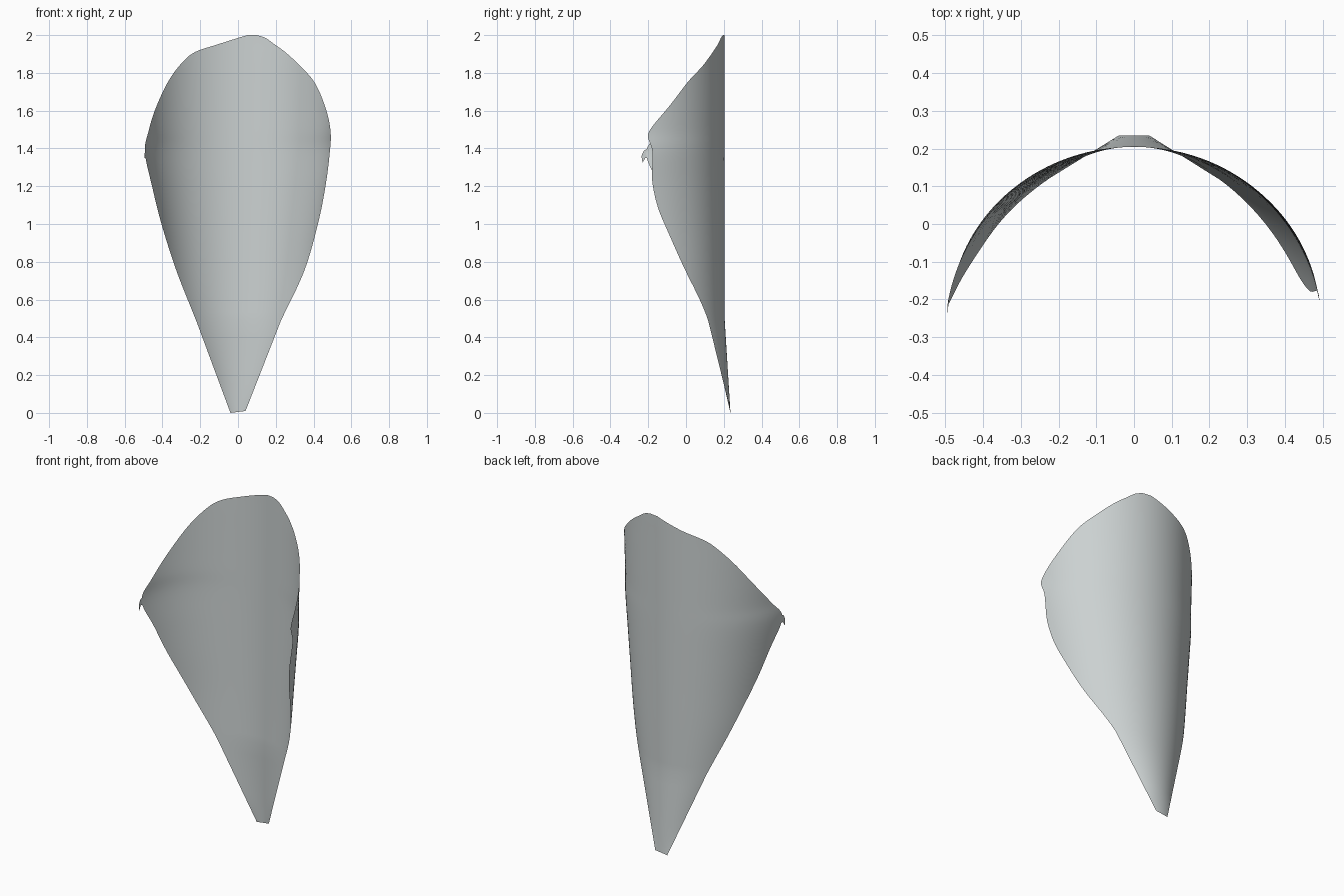
import bpy, bmesh
from math import asin, sin, cos
from mathutils import Vector

cube = bpy.data.objects.get("Cube")
if cube:
    bpy.data.objects.remove(cube, do_unlink=True)

BACK = 0.205      # y of the spine of the curved sheet
COLUMNS = 48
STEPS = 6         # rows between two stations

grey = bpy.data.materials.new("pale_grey")
grey.use_nodes = True
COLOUR = (0.60, 0.64, 0.64, 1)
grey.diffuse_color = COLOUR
grey.node_tree.nodes["Principled BSDF"].inputs["Base Color"].default_value = COLOUR

# Stations up the sheet: height, right edge x, left edge x, arc radius
STATIONS = [Vector(s) for s in (
    (0.49, -0.222, 0.228, 0.34), (0.75, -0.325, 0.35, 0.40),
    (1.0, -0.405, 0.423, 0.44), (1.2, -0.455, 0.463, 0.472),
    (1.38, -0.493, 0.486, 0.50), (1.49, -0.474, 0.49, 0.50),
    (1.61, -0.437, 0.465, 0.507), (1.75, -0.372, 0.405, 0.515),
    (1.85, -0.30, 0.315, 0.52), (1.91, -0.228, 0.25, 0.525),
    (1.95, -0.11, 0.195, 0.53), (1.985, 0.0, 0.145, 0.53),
    (2.0, 0.05, 0.10, 0.53))]


def spline(points, steps):
    """Smooth curve through all the points."""
    out = []
    for i in range(len(points) - 1):
        b, c = points[i], points[i + 1]
        a = points[i - 1] if i else b * 2 - c
        d = points[i + 2] if i + 2 < len(points) else c * 2 - b
        for k in range(steps):
            t = k / steps
            out.append(b + (c - a) * (t / 2)
                       + (a * 2 - b * 5 + c * 4 - d) * (t * t / 2)
                       + (b * 3 - a - c * 3 + d) * (t ** 3 / 2))
    return out + [points[-1]]


def arc_row(station):
    """Circular arc from the right edge to the left edge."""
    z, x0, x1, r = station
    a0, a1 = (asin(max(-0.995, min(0.995, x / r))) for x in (x0, x1))
    angles = [a0 + (a1 - a0) * i / COLUMNS for i in range(COLUMNS + 1)]
    return [Vector((r * sin(a), BACK - r + r * cos(a), z)) for a in angles]


def make_object(name, rows):
    """Skin a list of equally long point rows."""
    bm = bmesh.new()
    grid = [[bm.verts.new(p) for p in row] for row in rows]
    for low, high in zip(grid, grid[1:]):
        for i in range(len(low) - 1):
            bm.faces.new((low[i + 1], low[i], high[i], high[i + 1]))
    mesh = bpy.data.meshes.new(name)
    bm.to_mesh(mesh)
    bm.free()
    mesh.materials.append(grey)
    obj = bpy.data.objects.new(name, mesh)
    bpy.context.collection.objects.link(obj)
    bpy.ops.object.select_all(action="DESELECT")
    obj.select_set(True)
    bpy.context.view_layer.objects.active = obj
    bpy.ops.object.shade_smooth_by_angle()
    return obj


# Curved sheet, with a straight taper down to a short flat foot
upper = [arc_row(s) for s in spline(STATIONS, STEPS)]
foot = [Vector((-0.04 + 0.08 * i / COLUMNS, 0.235, 0.01 * i / COLUMNS))
        for i in range(COLUMNS + 1)]
taper = [[a.lerp(b, k / STEPS) for a, b in zip(foot, upper[0])]
         for k in range(STEPS)]
make_object("curved_sheet", taper + upper)

# Small bent flap on the right edge
make_object("edge_flap", [
    [Vector((-0.490, -0.195, 1.35)), Vector((-0.490, -0.195, 1.40))],
    [Vector((-0.495, -0.215, 1.35)), Vector((-0.493, -0.222, 1.39))],
    [Vector((-0.495, -0.230, 1.325)), Vector((-0.494, -0.236, 1.36))]])
